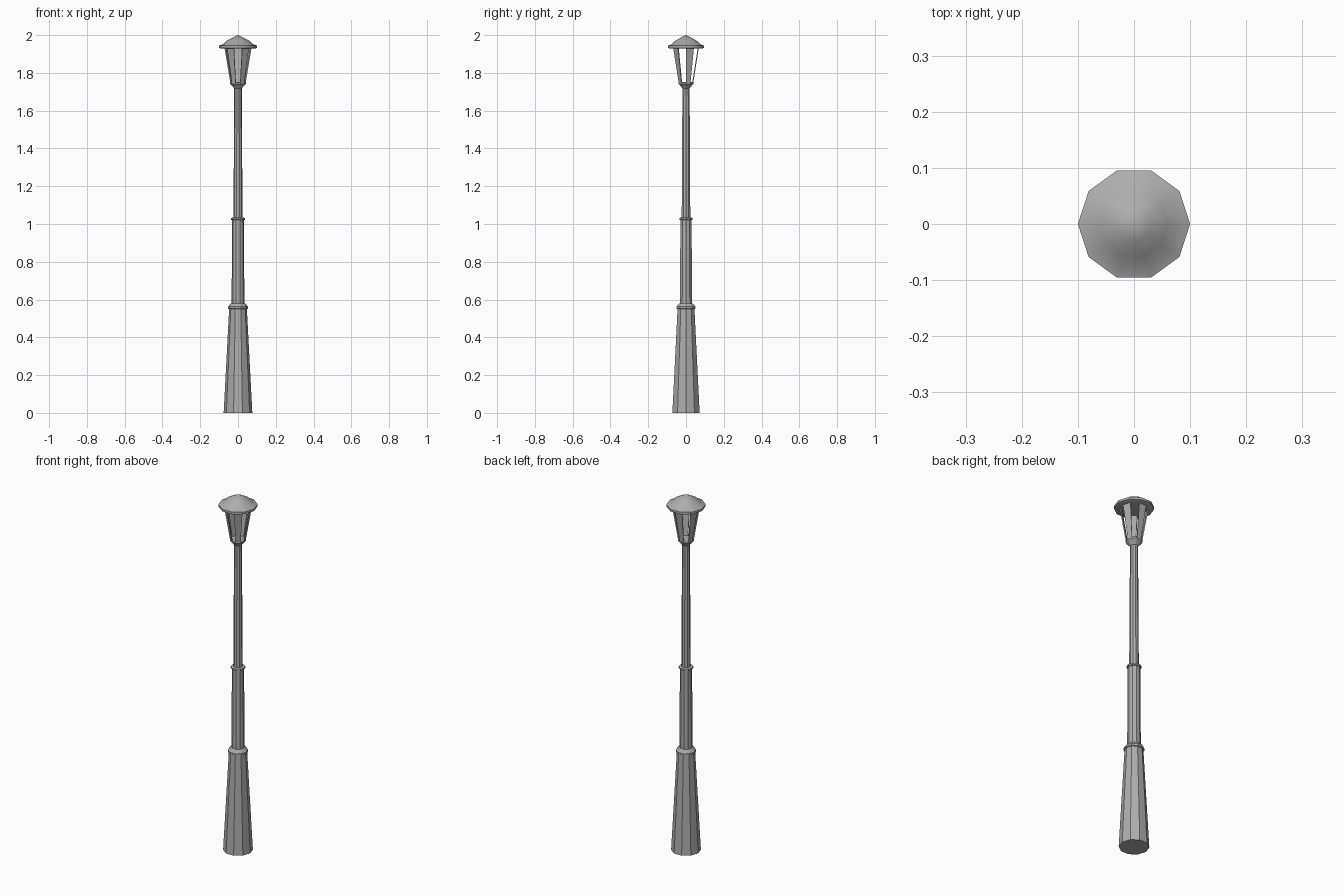
import bpy, bmesh
from math import cos, sin, pi

if "Cube" in bpy.data.objects:
    bpy.data.objects.remove(bpy.data.objects["Cube"])

SIDES = 10

# Dark grey painted iron
iron = bpy.data.materials.new("dark_grey_iron")
iron.diffuse_color = (0.42, 0.42, 0.42, 1)
iron.use_nodes = True
iron.node_tree.nodes["Principled BSDF"].inputs["Base Color"].default_value = iron.diffuse_color


def ring_point(r, z, k):
    a = 2 * pi * k / SIDES
    return (r * cos(a), r * sin(a), z)


def finish(name, bm, smooth=0):
    bmesh.ops.recalc_face_normals(bm, faces=bm.faces)
    mesh = bpy.data.meshes.new(name)
    bm.to_mesh(mesh)
    bm.free()
    mesh.materials.append(iron)
    obj = bpy.data.objects.new(name, mesh)
    bpy.context.collection.objects.link(obj)
    if smooth:
        bpy.context.view_layer.objects.active = obj
        obj.select_set(True)
        bpy.ops.object.shade_smooth_by_angle(angle=smooth)
        obj.select_set(False)
    return obj


def turned(name, profile, smooth=0):
    """Ten-sided turned solid from (radius, height) points, capped at both ends."""
    bm = bmesh.new()
    rings = [[bm.verts.new(ring_point(r, z, k)) for k in range(SIDES)]
             for r, z in profile]
    for lo, hi in zip(rings, rings[1:]):
        for k in range(SIDES):
            n = (k + 1) % SIDES
            bm.faces.new((lo[k], lo[n], hi[n], hi[k]))
    bm.faces.new(rings[0])
    bm.faces.new(rings[-1])
    bmesh.ops.remove_doubles(bm, verts=bm.verts, dist=0.0002)
    return finish(name, bm, smooth)


# Post: tapered base, middle and upper shafts with collars
turned("base_column", [(0.076, 0), (0.047, 0.55), (0.052, 0.553),
                       (0.052, 0.563), (0.040, 0.578), (0.034, 0.58)])
turned("middle_shaft", [(0.034, 0.578), (0.031, 1.02), (0.037, 1.023),
                        (0.037, 1.032), (0.026, 1.035)])
turned("upper_shaft", [(0.024, 1.033), (0.020, 1.725)])

# Lantern cup
turned("lantern_cup", [(0.020, 1.718), (0.030, 1.73), (0.042, 1.742),
                       (0.042, 1.750), (0.036, 1.752)])

# Lantern panels on every second side
bm = bmesh.new()
LOW, HIGH, T = (0.041, 1.749), (0.072, 1.936), 0.006
for k in range(0, SIDES, 2):
    o, i = [[bm.verts.new(ring_point(r - t, z, k + s))
             for (r, z), s in ((LOW, 0), (LOW, 1), (HIGH, 1), (HIGH, 0))]
            for t in (0, T)]
    bm.faces.new(o)
    bm.faces.new(i[::-1])
    for j in range(4):
        n = (j + 1) % 4
        bm.faces.new((o[j], i[j], i[n], o[n]))
finish("lantern_panels", bm)

# Roof with eave rim
turned("lantern_roof", [(0.092, 1.929), (0.1, 1.932), (0.1, 1.944), (0.08, 1.952),
                        (0.06, 1.970), (0.03, 1.986), (0.00005, 2.0)], smooth=0.7)
